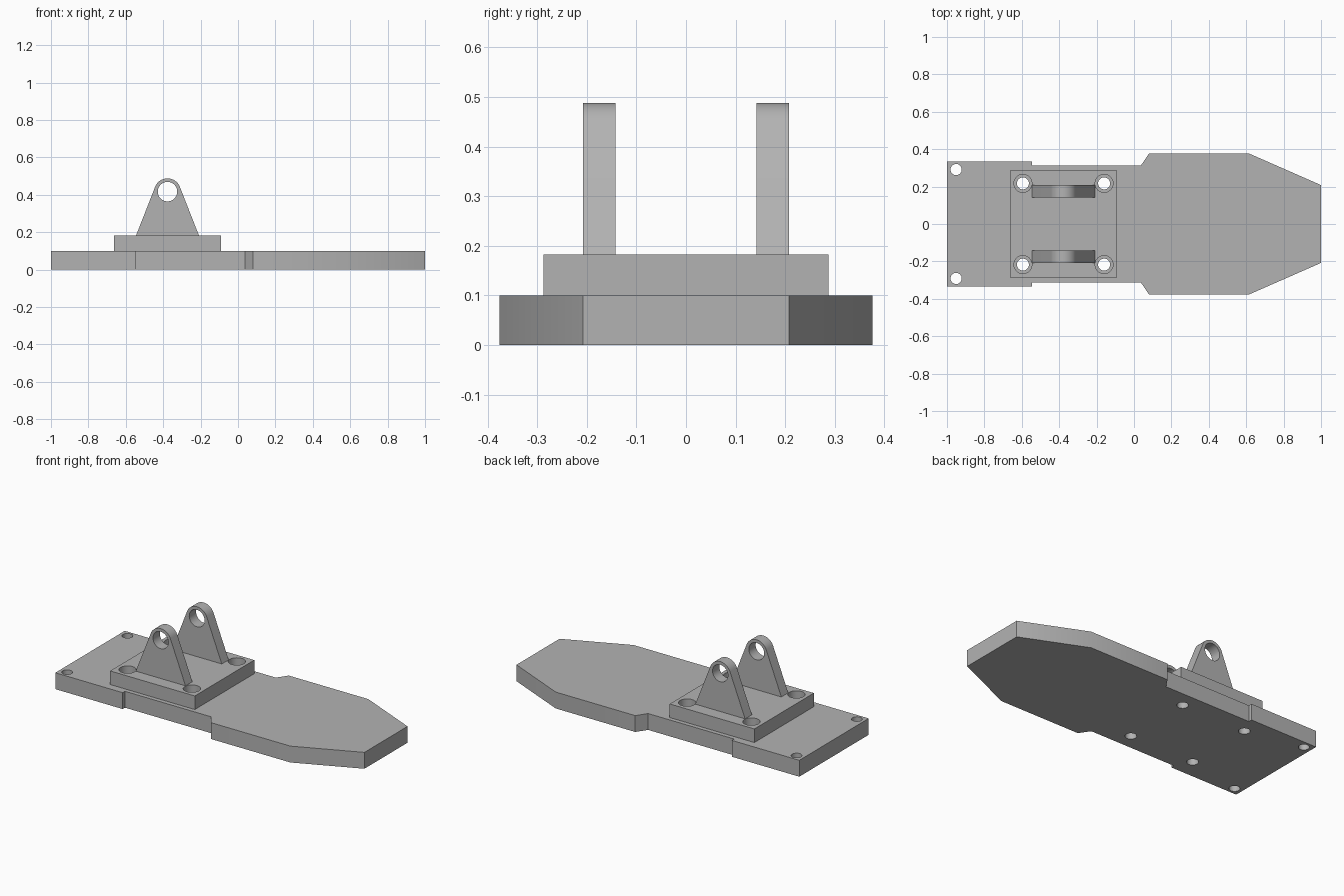
import bpy, bmesh
from math import pi, sin, cos, acos, atan2, hypot
from mathutils import Vector

cube = bpy.data.objects.get("Cube")
if cube:
    bpy.data.objects.remove(cube)

grey = bpy.data.materials.new("plain grey")
grey.use_nodes = True
colour = (0.45, 0.45, 0.45, 1)
grey.diffuse_color = colour
grey.node_tree.nodes["Principled BSDF"].inputs["Base Color"].default_value = colour

BASE_TOP, PAD_TOP = 0.1, 0.183
PAD_X = -0.377          # centre of the mounting pad
PAD_HOLE = 0.217        # bolt offset from the pad centre


def prism(name, outline, offset, direction):
    """Extrude a closed outline of 3D points along a vector."""
    bm = bmesh.new()
    face = bm.faces.new([bm.verts.new(Vector(p) + Vector(offset)) for p in outline])
    moved = bmesh.ops.extrude_face_region(bm, geom=[face])["geom"]
    bmesh.ops.translate(bm, vec=direction,
                        verts=[v for v in moved if isinstance(v, bmesh.types.BMVert)])
    bmesh.ops.recalc_face_normals(bm, faces=bm.faces)
    mesh = bpy.data.meshes.new(name)
    bm.to_mesh(mesh)
    bm.free()
    mesh.materials.append(grey)
    obj = bpy.data.objects.new(name, mesh)
    bpy.context.collection.objects.link(obj)
    return obj


def drill(obj, centre, radius, axis="Z"):
    """Cut a round through hole."""
    turn = (pi / 2, 0, 0) if axis == "Y" else (0, 0, 0)
    bpy.ops.mesh.primitive_cylinder_add(vertices=40, radius=radius, depth=0.4,
                                        location=centre, rotation=turn)
    cutter = bpy.context.object
    cutter.hide_render = True
    cutter.data.materials.append(grey)
    cut = obj.modifiers.new("hole", "BOOLEAN")
    cut.operation, cut.solver, cut.object = "DIFFERENCE", "EXACT", cutter
    bpy.context.view_layer.objects.active = obj
    bpy.ops.object.modifier_apply(modifier=cut.name)
    bpy.data.objects.remove(cutter)


def finish(obj):
    bpy.ops.object.select_all(action="DESELECT")
    obj.select_set(True)
    bpy.context.view_layer.objects.active = obj
    bpy.ops.object.shade_smooth_by_angle(angle=pi / 6)


# Base plate: stepped half outline mirrored across y
half = [(-1, 0.335), (-0.545, 0.335), (-0.545, 0.313), (0.037, 0.313),
        (0.08, 0.376), (0.617, 0.376), (1, 0.208)]
outline = half + [(x, -y) for x, y in reversed(half)]
base = prism("base_plate", [(x, y, 0) for x, y in outline], (0, 0, 0), (0, 0, BASE_TOP))

# Mounting pad
w, d = 0.286, 0.287
pad = prism("mounting_pad", [(-w, -d, 0), (w, -d, 0), (w, d, 0), (-w, d, 0)],
            (PAD_X, 0, BASE_TOP), (0, 0, PAD_TOP - BASE_TOP))

# Bolt holes, wider through the pad than through the plate
for sy in (-1, 1):
    drill(base, (-0.951, sy * 0.291, 0.05), 0.03)
    for sx in (-1, 1):
        spot = (PAD_X + sx * PAD_HOLE, sy * PAD_HOLE, 0.1)
        drill(base, spot, 0.032)
        drill(pad, spot, 0.048)
finish(base)
finish(pad)

# Lugs: straight sides tangent to a rounded top around the pin hole
foot, top_radius, pin_z, thick = 0.168, 0.071, 0.417, 0.066
drop = pin_z - PAD_TOP
start = acos(top_radius / hypot(foot, drop)) - atan2(drop, foot)
steps = 24
arc = [start + (pi - 2 * start) * i / steps for i in range(steps + 1)]
lug_outline = [(foot, 0, -drop)]
lug_outline += [(top_radius * cos(a), 0, top_radius * sin(a)) for a in arc]
lug_outline.append((-foot, 0, -drop))
for name, y in (("front_lug", -0.175), ("back_lug", 0.175)):
    lug = prism(name, lug_outline, (PAD_X, y - thick / 2, pin_z), (0, thick, 0))
    drill(lug, (PAD_X, y, pin_z), 0.052, "Y")
    finish(lug)
